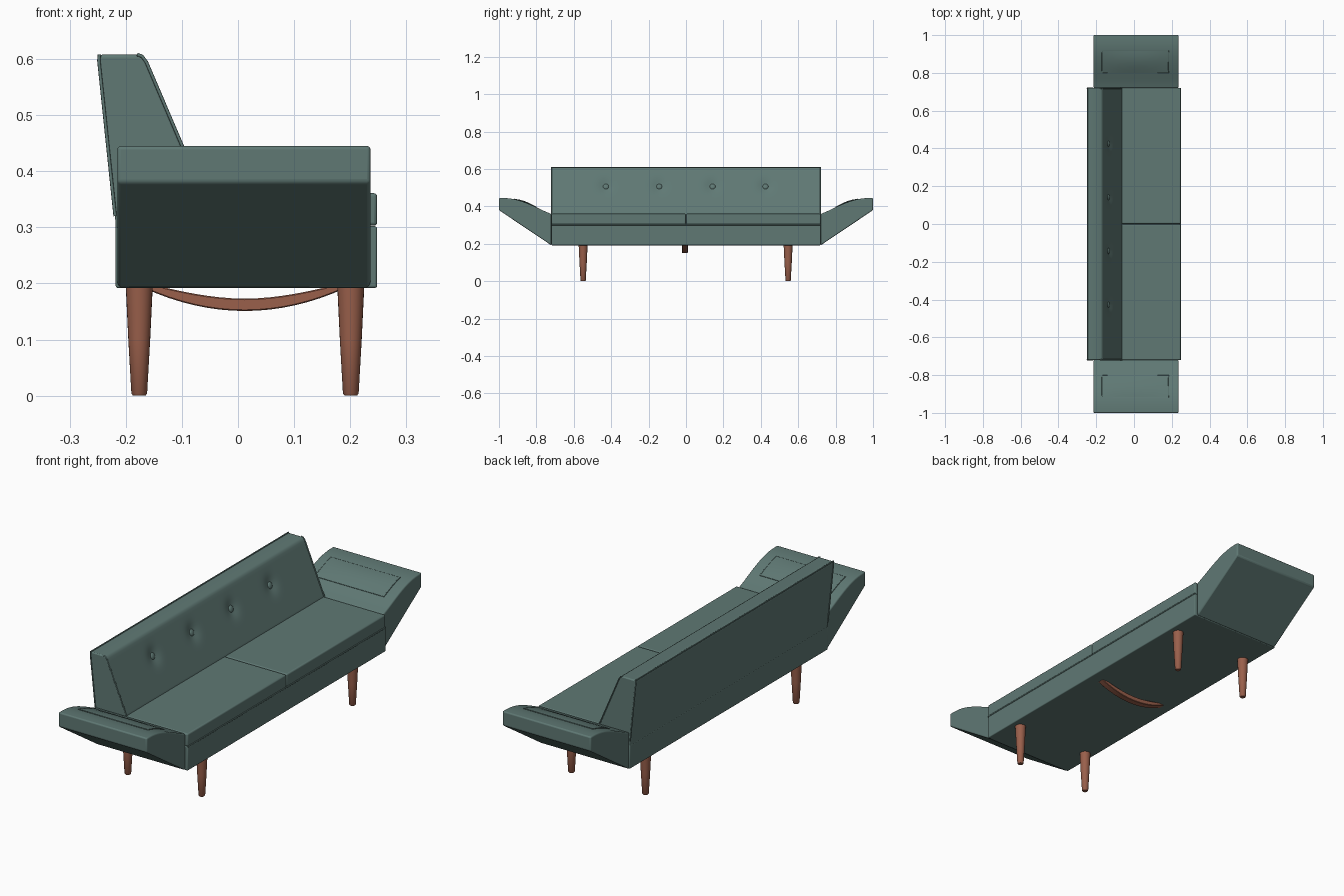
import bpy, bmesh, math
from mathutils import Vector

cube = bpy.data.objects.get("Cube")
if cube:
    bpy.data.objects.remove(cube)


def material(name, rgb):
    m = bpy.data.materials.new(name)
    m.use_nodes = True
    m.diffuse_color = (*rgb, 1)
    m.node_tree.nodes["Principled BSDF"].inputs["Base Color"].default_value = (*rgb, 1)
    return m


FABRIC = material("teal fabric", (0.115, 0.19, 0.175))
WOOD = material("brown wood", (0.32, 0.115, 0.07))


def finish(name, bm, mat, bevel=0.0, segments=3):
    bmesh.ops.recalc_face_normals(bm, faces=bm.faces)
    me = bpy.data.meshes.new(name)
    bm.to_mesh(me)
    bm.free()
    me.materials.append(mat)
    ob = bpy.data.objects.new(name, me)
    bpy.context.collection.objects.link(ob)
    bpy.ops.object.select_all(action='DESELECT')
    ob.select_set(True)
    bpy.context.view_layer.objects.active = ob
    bpy.ops.object.shade_smooth_by_angle(angle=math.radians(35))
    if bevel:
        mod = ob.modifiers.new("Soft edges", 'BEVEL')
        mod.width, mod.segments = bevel, segments
        mod.limit_method, mod.angle_limit = 'ANGLE', math.radians(35)
    return ob


def loft(rings):
    """Skin closed rings of points and cap both ends."""
    bm = bmesh.new()
    rows = [[bm.verts.new(p) for p in ring] for ring in rings]
    n = len(rows[0])
    for a, b in zip(rows, rows[1:]):
        for i in range(n):
            j = (i + 1) % n
            bm.faces.new((a[i], a[j], b[j], b[i]))
    bm.faces.new(rows[0])
    bm.faces.new(rows[-1])
    return bm


def box(name, x, y, z, bevel):
    rings = [[(x[0], v, z[0]), (x[1], v, z[0]), (x[1], v, z[1]), (x[0], v, z[1])] for v in y]
    return finish(name, loft(rings), FABRIC, bevel)


def piping(name, points, radius, cyclic=False):
    cu = bpy.data.curves.new(name, 'CURVE')
    cu.dimensions = '3D'
    cu.bevel_depth, cu.bevel_resolution = radius, 2
    sp = cu.splines.new('POLY')
    sp.points.add(len(points) - 1)
    for p, co in zip(sp.points, points):
        p.co = (*co, 1)
    sp.use_cyclic_u = cyclic
    cu.materials.append(FABRIC)
    ob = bpy.data.objects.new(name, cu)
    bpy.context.collection.objects.link(ob)


HALF = 0.72

# Seat base and the two cushions
box("seat_base", (-0.218, 0.248), (-HALF, HALF), (0.192, 0.302), 0.004)
for side, lo, hi in (("right", -HALF, -0.001), ("left", 0.001, HALF)):
    box(side + "_seat_cushion", (-0.15, 0.248), (lo, hi), (0.303, 0.361), 0.006)
piping("seat_front_piping", [(0.247, -HALF, 0.302), (0.247, HALF, 0.302)], 0.003)

# Backrest: sloped profile with button tufting pressed into the front
BUTTONS = (-0.428, -0.143, 0.142, 0.425)
BUTTON_Z = 0.51
FOOT, HEAD = Vector((-0.062, 0.355)), Vector((-0.163, 0.595))
slope = (HEAD - FOOT).normalized()
outward = Vector((slope.y, -slope.x))


def front_point(t, y):
    p = FOOT.lerp(HEAD, t)
    dent = sum(math.exp(-((y - b) ** 2 + (p.y - BUTTON_Z) ** 2) / 0.0011) for b in BUTTONS)
    return p - outward * 0.011 * dent


def back_ring(y):
    pts = [Vector((-0.218, 0.295)), Vector((-0.07, 0.295))]
    pts += [front_point(i / 18, y) for i in range(19)]
    pts += [Vector((-0.168, 0.603)), Vector((-0.176, 0.608)), Vector((-0.246, 0.608)),
            Vector((-0.249, 0.60)), Vector((-0.219, 0.32))]
    return [(p.x, y, p.y) for p in pts]


STEPS = 110
finish("backrest", loft([back_ring(-HALF + 2 * HALF * i / STEPS) for i in range(STEPS + 1)]),
       FABRIC, 0.005, 2)
for side, s in (("left", 1), ("right", -1)):
    y = s * (HALF - 0.001)
    piping(side + "_backrest_front_piping",
           [(-0.063, y, 0.36), (-0.163, y, 0.594), (-0.171, y, 0.605), (-0.18, y, 0.608)], 0.003)
    piping(side + "_backrest_rear_piping",
           [(-0.219, y, 0.32), (-0.248, y, 0.597), (-0.247, y, 0.608)], 0.003)
piping("backrest_top_piping", [(-0.247, -HALF, 0.608), (-0.247, HALF, 0.608)], 0.003)

# Upholstery buttons
button_at = front_point((BUTTON_Z - FOOT.y) / (HEAD.y - FOOT.y), BUTTONS[0])
for i, y in enumerate(BUTTONS):
    bm = bmesh.new()
    bmesh.ops.create_uvsphere(bm, u_segments=20, v_segments=10, radius=0.016)
    bmesh.ops.scale(bm, vec=(1, 1, 0.5), verts=bm.verts)
    ob = finish("button_%d" % (i + 1), bm, FABRIC)
    ob.location = (button_at.x, y, button_at.y)
    ob.rotation_euler = Vector((outward.x, 0, outward.y)).to_track_quat('Z', 'Y').to_euler()


# Flared arms with a curved pad on top
def arm_top(y):
    t = (y - HALF) / (1 - HALF)
    return 0.36 + 0.085 * math.sin(min(t * 1.08, 1) * math.pi / 2) ** 1.15


for side, s in (("left", 1), ("right", -1)):
    ys = [HALF + (1 - HALF) * i / 14 for i in range(15)]
    profile = [(1.0, 0.38), (HALF, 0.192)] + [(y, arm_top(y)) for y in ys]
    rings = [[(x, s * y, z) for y, z in profile] for x in (-0.215, 0.236)]
    finish(side + "_arm", loft(rings), FABRIC, 0.006)

    pad_ys = [0.80 + 0.118 * i / 8 for i in range(9)]
    rings = []
    for i in range(13):
        u = i / 6 - 1
        top = [(y, arm_top(y) + 0.002 + 0.004 * (1 - u * u) * math.sin(math.pi * k / 8))
               for k, y in enumerate(pad_ys)]
        under = [(y, arm_top(y) - 0.006) for y in reversed(pad_ys)]
        rings.append([(0.007 + 0.176 * u, s * y, z) for y, z in top + under])
    finish(side + "_arm_pad", loft(rings), FABRIC)
    outline = [(-0.169, s * y, arm_top(y) + 0.001) for y in pad_ys]
    outline += [(0.183, s * y, arm_top(y) + 0.001) for y in reversed(pad_ys)]
    piping(side + "_arm_pad_piping", outline, 0.002, True)

# Tapered round legs
for end, x in (("front", 0.201), ("back", -0.176)):
    for side, y in (("left", 0.546), ("right", -0.55)):
        rings = [[(x + r * math.cos(a * math.pi / 12), y + r * math.sin(a * math.pi / 12), z)
                  for a in range(24)]
                 for z, r in ((0, 0.011), (0.004, 0.014), (0.1, 0.0195), (0.194, 0.024))]
        finish("%s_%s_leg" % (end, side), loft(rings), WOOD)

# Bowed wooden brace under the middle of the seat
rings = []
for i in range(17):
    u = i / 8 - 1
    x = 0.012 + 0.18 * u
    low = 0.151 + 0.041 * u * u
    high = low + 0.022 - 0.012 * abs(u) ** 3
    rings.append([(x, -0.021, low), (x, 0.010, low), (x, 0.010, high), (x, -0.021, high)])
finish("seat_brace", loft(rings), WOOD, 0.002, 1)
